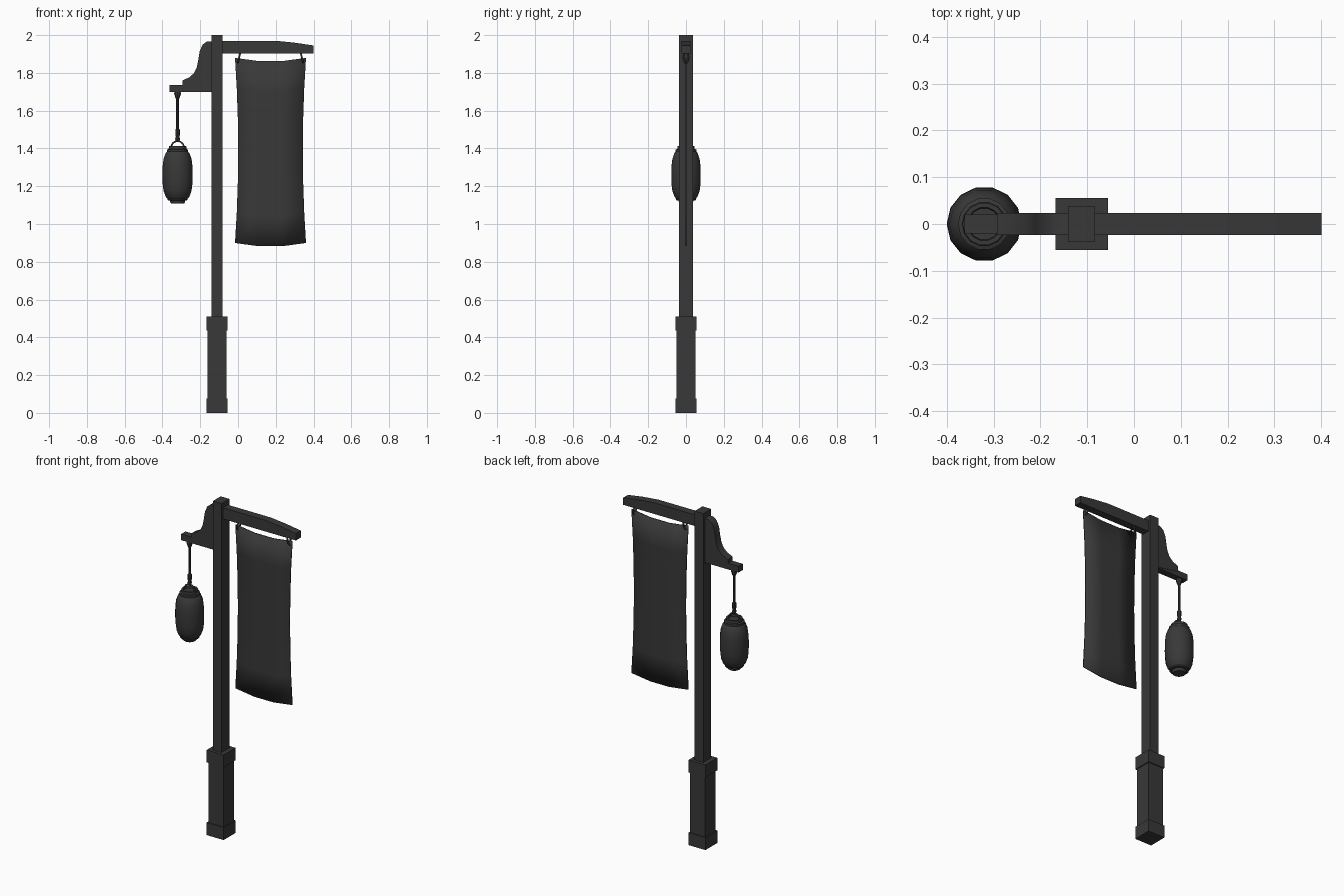
import bpy, bmesh, math

if "Cube" in bpy.data.objects:
    bpy.data.objects.remove(bpy.data.objects["Cube"])

dark = bpy.data.materials.new("dark_finish")
dark.diffuse_color = (0.04, 0.04, 0.04, 1)
dark.use_nodes = True
dark.node_tree.nodes["Principled BSDF"].inputs["Base Color"].default_value = dark.diffuse_color
PX, LX = -0.112, -0.32   # post and lantern centre lines


def add(name, bm, smooth=False):
    bmesh.ops.recalc_face_normals(bm, faces=bm.faces)
    me = bpy.data.meshes.new(name)
    bm.to_mesh(me)
    bm.free()
    ob = bpy.data.objects.new(name, me)
    bpy.context.collection.objects.link(ob)
    me.materials.append(dark)
    if smooth:
        bpy.ops.object.select_all(action='DESELECT')
        ob.select_set(True)
        bpy.context.view_layer.objects.active = ob
        bpy.ops.object.shade_smooth_by_angle(angle=math.radians(40))
    return ob


def extrude(name, pts, half, smooth=False):
    """Front (x, z) outline extruded to y = +-half."""
    bm = bmesh.new()
    f = bm.faces.new([bm.verts.new((x, -half, z)) for x, z in pts])
    new = bmesh.ops.extrude_face_region(bm, geom=[f])['geom']
    bmesh.ops.translate(bm, vec=(0, 2 * half, 0),
                        verts=[v for v in new if isinstance(v, bmesh.types.BMVert)])
    return add(name, bm, smooth)


def block(name, cx, hx, hy, z0, z1):
    return extrude(name, [(cx - hx, z0), (cx + hx, z0), (cx + hx, z1), (cx - hx, z1)], hy)


def lathe(name, prof, sides, smooth=True):
    """Closed turned body about the lantern axis from (r, z) points."""
    bm = bmesh.new()
    rings = [[bm.verts.new((LX + r * math.cos(2 * math.pi * i / sides),
                            r * math.sin(2 * math.pi * i / sides), z))
              for i in range(sides)] for r, z in prof]
    for a, b in zip(rings, rings[1:]):
        for i in range(sides):
            j = (i + 1) % sides
            bm.faces.new((a[i], a[j], b[j], b[i]))
    bm.faces.new(rings[0])
    bm.faces.new(rings[-1])
    return add(name, bm, smooth)


def wire(name, pts, r, cyclic=False):
    """Round wire along a path, converted to mesh."""
    cu = bpy.data.curves.new(name, 'CURVE')
    cu.dimensions = '3D'
    cu.bevel_depth = r
    cu.bevel_resolution = 1
    cu.use_fill_caps = True
    sp = cu.splines.new('POLY')
    sp.points.add(len(pts) - 1)
    for p, c in zip(sp.points, pts):
        p.co = (*c, 1)
    sp.use_cyclic_u = cyclic
    cu.materials.append(dark)
    ob = bpy.data.objects.new(name, cu)
    bpy.context.collection.objects.link(ob)
    bpy.ops.object.select_all(action='DESELECT')
    ob.select_set(True)
    bpy.context.view_layer.objects.active = ob
    bpy.ops.object.convert(target='MESH')


# Post and banded plinth
block("post", PX, 0.029, 0.037, 0.49, 2.0)
block("plinth", PX, 0.05, 0.05, 0.01, 0.5)
block("plinth_foot", PX, 0.056, 0.056, 0, 0.075)
block("plinth_collar", PX, 0.056, 0.056, 0.435, 0.51)

# Banner arm with tapering top
extrude("banner_arm", [(-0.09, 1.903), (0.4, 1.903), (0.4, 1.945),
                       (0.3, 1.96), (0.2, 1.97), (-0.09, 1.97)], 0.023)

# Lantern bracket with an S-curved upper edge
extrude("bracket", [(-0.293, 1.73), (-0.138, 1.70), (-0.138, 1.967), (-0.165, 1.966),
                    (-0.187, 1.95), (-0.203, 1.915), (-0.21, 1.87), (-0.218, 1.83),
                    (-0.232, 1.80), (-0.255, 1.778), (-0.293, 1.76)], 0.023, True)
block("bracket_shelf", -0.25, 0.112, 0.02, 1.70, 1.737)

# Banner cloth: grid with pinched sides and curved top and bottom edges
bm = bmesh.new()
nx, nz = 3, 6
grid = []
for j in range(nz + 1):
    v = 2 * j / nz - 1
    row = []
    for i in range(nx + 1):
        u = 2 * i / nx - 1
        half = 0.171 + 0.017 * v * v
        z = 1.378 + 0.49 * v + (u * u - 0.4) * 0.019
        row.append(bm.verts.new((0.172 + half * u, 0, z)))
    grid.append(row)
for a, b in zip(grid, grid[1:]):
    for i in range(nx):
        bm.faces.new((a[i], a[i + 1], b[i + 1], b[i]))
banner = add("banner", bm, True)
sol = banner.modifiers.new("thickness", 'SOLIDIFY')
sol.thickness = 0.006
sol.offset = 0

# Slanted banner rings
for side, s in (("left", -1), ("right", 1)):
    pts = []
    for k in range(10):
        a = 2 * math.pi * k / 10
        dz = 0.028 * math.sin(a)
        pts.append((0.172 + s * (0.166 - 0.25 * dz * -1 * -1), 0.014 * math.cos(a), 1.882 + dz))
    wire("banner_ring_" + side, pts, 0.005, True)

# Lantern hanger: top socket, rod, lower knob
lathe("hanger", [(0.015, 1.705), (0.018, 1.69), (0.012, 1.67), (0.007, 1.66), (0.007, 1.505),
                 (0.012, 1.50), (0.012, 1.47), (0.009, 1.462), (0.013, 1.45), (0.008, 1.435)], 8)

# Lantern handle and body
wire("lantern_handle", [(LX + 0.034 * math.cos(a), 0, 1.405 + 0.034 * math.sin(a))
                        for a in [math.pi * k / 8 for k in range(9)]], 0.005)
lathe("lantern_body", [(0.048, 1.128), (0.062, 1.143), (0.074, 1.175), (0.079, 1.215),
                       (0.08, 1.26), (0.079, 1.305), (0.074, 1.345), (0.062, 1.377),
                       (0.048, 1.39)], 14)
lathe("lantern_top_cap", [(0.056, 1.38), (0.056, 1.394), (0.047, 1.397),
                          (0.046, 1.412), (0.036, 1.412), (0.034, 1.402)], 14)
lathe("lantern_bottom_cap", [(0.034, 1.108), (0.038, 1.112), (0.04, 1.124),
                             (0.053, 1.126), (0.053, 1.138)], 14)
